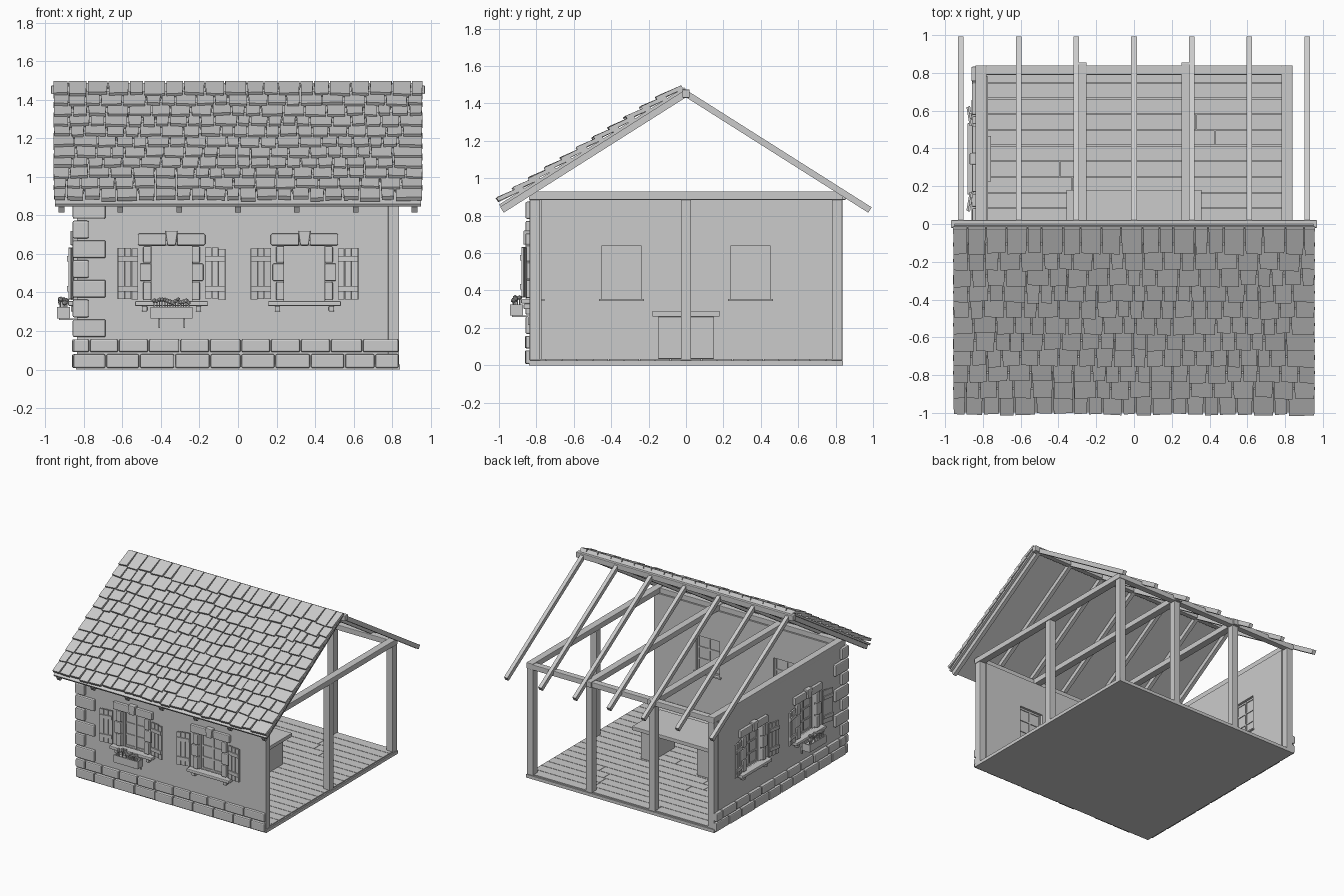
import bpy, bmesh, math, random
from mathutils import Matrix, Vector

if "Cube" in bpy.data.objects:
    bpy.data.objects.remove(bpy.data.objects["Cube"])

random.seed(4)
GREY = bpy.data.materials.new("plain_grey")
GREY.diffuse_color = (0.6, 0.6, 0.6, 1)
GREY.use_nodes = True
GREY.node_tree.nodes["Principled BSDF"].inputs["Base Color"].default_value = GREY.diffuse_color
I = Matrix.Identity(4)
CORNERS = [(0, 0, 0), (1, 0, 0), (1, 1, 0), (0, 1, 0), (0, 0, 1), (1, 0, 1), (1, 1, 1), (0, 1, 1)]
QUADS = [(0, 3, 2, 1), (4, 5, 6, 7), (0, 1, 5, 4), (1, 2, 6, 5), (2, 3, 7, 6), (3, 0, 4, 7)]


def hexa(bm, pts, m=I):
    """Six-sided block from eight corners."""
    vs = [bm.verts.new(m @ Vector(p)) for p in pts]
    for q in QUADS:
        bm.faces.new([vs[i] for i in q])


def box(bm, x0, x1, y0, y1, z0, z1, m=I):
    hexa(bm, [((x0, x1)[a], (y0, y1)[b], (z0, z1)[c]) for a, b, c in CORNERS], m)


def finish(bm, name, bevel=0):
    bmesh.ops.recalc_face_normals(bm, faces=bm.faces)
    me = bpy.data.meshes.new(name)
    bm.to_mesh(me)
    bm.free()
    me.materials.append(GREY)
    ob = bpy.data.objects.new(name, me)
    bpy.context.collection.objects.link(ob)
    if bevel:
        mod = ob.modifiers.new("soft_edges", "BEVEL")
        mod.width, mod.segments = bevel, 2
    return ob


# Floor slab and planks
bm = bmesh.new()
box(bm, -.84, .84, -.84, .84, 0, .026)
finish(bm, "floor_slab")
bm = bmesh.new()
STEP = 1.66 / 20
for i in range(20):
    y, seam = -.83 + i * STEP, random.uniform(-.5, .5)
    for a, b in ((-.83, seam), (seam + .003, .83)):
        box(bm, a, b, y + .002, y + STEP - .002, .02, .035)
finish(bm, "floor_planks")

# Posts on the open sides
bm = bmesh.new()
for x, y in ((.808, -.808), (.808, 0), (.808, .808), (-.808, .808), (-.28, .808), (.28, .808)):
    box(bm, x - .028, x + .028, y - .028, y + .028, .026, .885)
finish(bm, "posts", .004)

# Top beams: perimeter and cross ties
bm = bmesh.new()
for x in (-.81, -.28, .28, .81):
    box(bm, x - .029, x + .029, -.84, .855 if abs(x) < .5 else .84, .885, .93)
for y in (-.81, .815):
    box(bm, -.835, .835, y - .025, y + .025, .882, .925)
finish(bm, "top_beams", .004)

# Table with two pedestals
bm = bmesh.new()
box(bm, -.357, .357, -.18, .18, .26, .29)
for s in (-.25, .25):
    box(bm, s - .05, s + .05, -.15, .15, .035, .26)
finish(bm, "table", .003)

OUT, INN = -.835, -.772   # outer and inner wall faces in the front wall frame
WIN = .345                # window offset from the wall centre


def window(side, c, m, flowers):
    tag = f"{side}_{'left' if c < 0 else 'right'}"
    # Pane, frame and glazing bars
    bm = bmesh.new()
    box(bm, c - .105, c + .105, -.803, -.797, .35, .64, m)
    for u in (-.098, 0, .098):
        box(bm, c + u - .007, c + u + .007, -.81, -.79, .35, .64, m)
    for z in (.357, .447, .54, .633):
        box(bm, c - .105, c + .105, -.809, -.791, z - .007, z + .007, m)
    box(bm, c - .12, c + .12, -.78, -.757, .343, .354, m)
    finish(bm, tag + "_window")
    # Stone surround with sill, lintel and keystone
    bm = bmesh.new()
    for s in (-1, 1):
        for z0, z1, w in ((.36, .455, .042), (.46, .55, .06), (.555, .64, .042)):
            a, b = sorted((c + s * .105, c + s * (.105 + w)))
            box(bm, a, b, -.858, -.82, z0, z1, m)
        a, b = sorted((c + s * .028, c + s * .175))
        box(bm, a, b, -.858, -.82, .645, .705, m)
        box(bm, c + s * .14 - .014, c + s * .14 + .014, -.868, -.82, .3, .33, m)
    box(bm, c - .19, c + .19, -.882, -.82, .33, .355, m)
    hexa(bm, [(c + u, y, z) for u, y, z in (
        (-.022, -.87, .645), (.022, -.87, .645), (.022, -.82, .645), (-.022, -.82, .645),
        (-.032, -.87, .72), (.032, -.87, .72), (.032, -.82, .72), (-.032, -.82, .72))], m)
    finish(bm, tag + "_window_stones", .006)
    # Plank shutters swung open, slightly off the wall
    bm = bmesh.new()
    for s in (-1, 1):
        h = m @ Matrix.Translation((c + s * .175, -.85, 0)) @ Matrix.Rotation(s * -.17, 4, 'Z')
        for k in range(3):
            a, b = sorted((s * (.001 + k * .036), s * (.034 + k * .036)))
            d = random.uniform(-.004, .004)
            box(bm, a, b, -.012, 0, .365 + d, .63 + d, h)
        a, b = sorted((s * .003, s * .104))
        for z in (.42, .575):
            box(bm, a, b, -.02, -.01, z - .014, z + .014, h)
    finish(bm, tag + "_shutters")
    if not flowers:
        return
    # Flower box with open top and brackets
    bm = bmesh.new()
    box(bm, c - .108, c + .108, -.94, -.872, .265, .31, m)
    for y in (-.94, -.88):
        box(bm, c - .108, c + .108, y, y + .008, .305, .325, m)
    for u in (-.108, .1):
        box(bm, c + u, c + u + .008, -.94, -.872, .305, .325, m)
    for u in (-.065, .065):
        box(bm, c + u - .004, c + u + .004, -.93, -.835, .257, .265, m)
        box(bm, c + u - .004, c + u + .004, -.845, -.835, .215, .265, m)
    finish(bm, tag + "_flower_box")
    # Flowers and leaves
    bm = bmesh.new()
    for k in range(14):
        p = Vector((c - .09 + k * .0138, -.906 + random.uniform(-.02, .02), random.uniform(.345, .365)))
        bmesh.ops.create_icosphere(bm, subdivisions=1, radius=random.uniform(.01, .015),
                                   matrix=m @ Matrix.Translation(p))
        box(bm, p.x - .003, p.x + .003, p.y - .003, p.y + .003, .305, p.z, m)
    finish(bm, tag + "_flowers")


def base_row(bm, u0, u1, z0, z1, first, m):
    """Row of foundation stones along one wall."""
    u, w = u0, first
    while u < u1 - .01:
        e = u + w
        if u1 - e < .07:
            e = u1
        d = random.uniform(0, .006)
        box(bm, u + .003, e - .003, -.856 - d, -.82, z0, z1, m)
        u, w = e, random.uniform(.15, .185)


# The two solid walls: the left wall repeats the front one, turned a quarter
for side, m, u0, u1, box_at in (("front", I, -.835, .78, -1),
                                ("left", Matrix.Rotation(-math.pi / 2, 4, 'Z'), -.78, .772, 1)):
    bm = bmesh.new()
    box(bm, u0, u1, OUT, INN, .02, .884, m)
    wall = finish(bm, side + "_wall")
    bm = bmesh.new()
    for c in (-WIN, WIN):
        box(bm, c - .105, c + .105, -.95, -.7, .35, .64, m)
    cutter = finish(bm, side + "_opening_cutter")
    cutter.hide_render = True
    cutter.hide_set(True)
    mod = wall.modifiers.new("openings", "BOOLEAN")
    mod.operation, mod.object, mod.solver = 'DIFFERENCE', cutter, 'EXACT'
    for s in (-1, 1):
        window(side, s * WIN, m, s == box_at)
    bm = bmesh.new()
    a, b = (-.856, .836) if side == "front" else (-.836, .82)
    base_row(bm, a, b, .008, .08, .17, m)
    base_row(bm, a, b, .09, .157, .085, m)
    finish(bm, side + "_base_stones", .008)

# Corner stones, alternating long and short on each face
bm = bmesh.new()
for k in range(7):
    z = .168 + k * .1025
    lx, ly = (-.687, -.775) if k % 2 == 0 else (-.775, -.687)
    # an L of two blocks keeps the stone inside the wall thickness
    box(bm, -.858, lx, -.858, -.775, z, z + .092) if k % 2 == 0 else \
        box(bm, -.858, -.775, -.858, ly, z, z + .092)
finish(bm, "corner_stones", .008)

# Roof frame: local x along ridge, y down the slope, z outwards
ANG = math.atan(.633)
C, S = math.cos(ANG), math.sin(ANG)


def slope(sign):
    return Matrix(((1, 0, 0, 0), (0, sign * C, sign * S, 0), (0, -S, C, 1.473), (0, 0, 0, 1)))


FRONT, BACK = slope(-1), slope(1)
bm = bmesh.new()
for k in range(-3, 4):
    x = k * .3055
    for m in (FRONT, BACK):
        box(bm, x - .015, x + .015, .01, 1.175, -.034, 0, m)
finish(bm, "rafters")
bm = bmesh.new()
box(bm, -.97, .97, -.02, .02, 1.43, 1.474)
finish(bm, "ridge_beam", .004)
bm = bmesh.new()
box(bm, -.95, .95, 0, 1.172, 0, .016, FRONT)
finish(bm, "roof_board")

# Overlapping uneven shingles on the front slope
bm = bmesh.new()
for row in range(11):
    s1 = .154 + row * .1006
    s0 = max(s1 - .145, .004)
    x = -.96
    while x < .95:
        e = x + random.uniform(.065, .12)
        if .96 - e < .05:
            e = .96
        g, d, n = .003, random.uniform(-.008, .008), random.uniform(-.003, .003)
        t, j = random.uniform(-.004, .004), random.uniform(0, .004)
        hexa(bm, [(x + g, s0, .012), (e - g, s0, .012),
                  (e - g - j, s1 + d + t, .031 + n), (x + g + j, s1 + d - t, .031 + n),
                  (x + g, s0, .034), (e - g, s0, .034),
                  (e - g - j, s1 + d + t, .053 + n), (x + g + j, s1 + d - t, .053 + n)], FRONT)
        x = e
finish(bm, "shingles")
